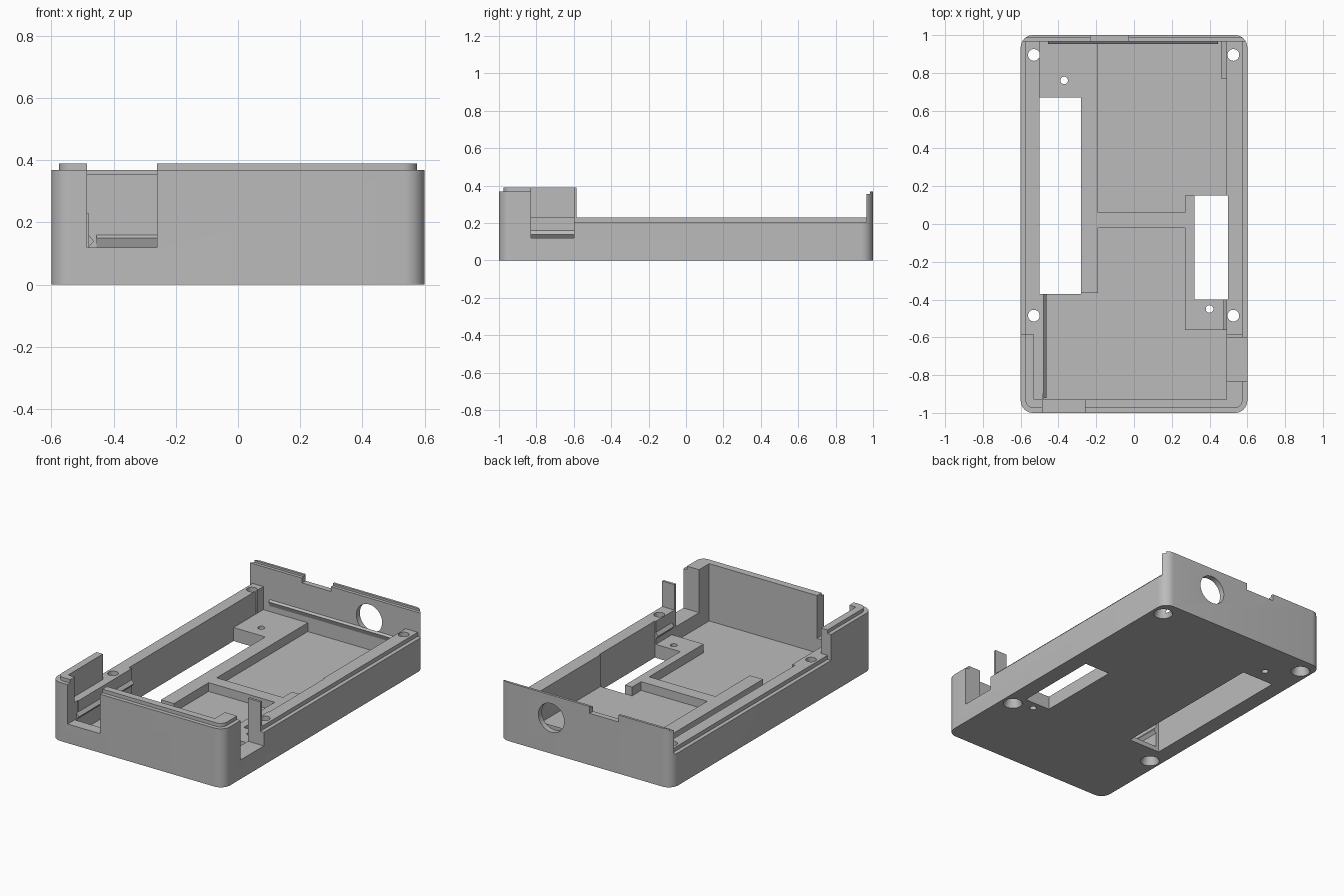
import bpy, bmesh, math
from mathutils import Matrix, Vector

cube = bpy.data.objects.get("Cube")
if cube:
    bpy.data.objects.remove(cube, do_unlink=True)

grey = bpy.data.materials.new("matte grey plastic")
grey.use_nodes = True
COLOUR = (0.5, 0.5, 0.5, 1)
grey.diffuse_color = COLOUR
grey.node_tree.nodes["Principled BSDF"].inputs["Base Color"].default_value = COLOUR


def finish(bm, name):
    bmesh.ops.recalc_face_normals(bm, faces=bm.faces)
    mesh = bpy.data.meshes.new(name)
    bm.to_mesh(mesh)
    bm.free()
    mesh.materials.append(grey)
    obj = bpy.data.objects.new(name, mesh)
    bpy.context.collection.objects.link(obj)
    return obj


def prism(name, points, depth):
    """Extrude a closed outline of 3D points along a vector."""
    bm = bmesh.new()
    face = bm.faces.new([bm.verts.new(p) for p in points])
    new = bmesh.ops.extrude_face_region(bm, geom=[face])["geom"]
    bmesh.ops.translate(bm, vec=depth, verts=[v for v in new if isinstance(v, bmesh.types.BMVert)])
    return finish(bm, name)


def rounded_block(name, hx, hy, r, z0, z1):
    pts = []
    for i, (sx, sy) in enumerate([(1, 1), (-1, 1), (-1, -1), (1, -1)]):
        for k in range(9):
            a = math.pi / 2 * (i + k / 8)
            pts.append((sx * (hx - r) + r * math.cos(a), sy * (hy - r) + r * math.sin(a), z0))
    return prism(name, pts, Vector((0, 0, z1 - z0)))


def box(name, x0, x1, y0, y1, z0, z1):
    pts = [(x0, y0, z0), (x1, y0, z0), (x1, y1, z0), (x0, y1, z0)]
    return prism(name, pts, Vector((0, 0, z1 - z0)))


def cone(name, x, y, z0, z1, r0, r1):
    bm = bmesh.new()
    bmesh.ops.create_cone(bm, cap_ends=True, segments=32, radius1=r0, radius2=r1, depth=z1 - z0,
                          matrix=Matrix.Translation((x, y, (z0 + z1) / 2)))
    return finish(bm, name)


def combine(target, tool, operation):
    mod = target.modifiers.new("cut", "BOOLEAN")
    mod.operation = operation
    mod.solver = "EXACT"
    mod.object = tool
    graph = bpy.context.evaluated_depsgraph_get()
    mesh = bpy.data.meshes.new_from_object(target.evaluated_get(graph))
    target.modifiers.clear()
    target.data = mesh
    bpy.data.objects.remove(tool, do_unlink=True)


# Outer shell with an inset lip round the rim
body = rounded_block("case_body", 0.6, 1, 0.065, 0, 0.368)
combine(body, rounded_block("rim_lip", 0.575, 0.975, 0.045, 0.1, 0.39), "UNION")

TOP = 0.6
boxes = [
    # low side rails, with their outer step
    (-0.7, 0.7, -0.585, 0.965, 0.23, TOP),
    (0.575, 0.7, -0.61, 0.965, 0.205, TOP),
    (-0.7, -0.575, -0.585, 0.965, 0.205, TOP),
    # step on top of the rear wall and its cable notch
    (-0.7, 0.7, 0.9, 0.985, 0.355, TOP),
    (-0.23, -0.03, 0.9, 1.1, 0.325, TOP),
    # cavity down to the platform, then above the right front ledge
    (-0.48, 0.49, -0.93, 0.965, 0.085, TOP),
    (-0.53, 0.48, -0.93, -0.5, 0.23, TOP),
    # deep pockets in the floor
    (-0.19, 0.49, 0.15, 0.965, 0.03, 0.3),
    (-0.19, 0.27, 0.06, 0.2, 0.03, 0.3),
    (-0.19, 0.27, -0.93, -0.02, 0.03, 0.3),
    (-0.48, -0.1, -0.93, -0.365, 0.03, 0.3),
    (0.2, 0.49, -0.93, -0.56, 0.03, 0.3),
    # windows through the floor
    (-0.5, -0.28, -0.37, 0.67, -0.1, 0.3),
    (-0.5, -0.4, 0.6, 0.965, 0.085, 0.3),
    (0.32, 0.497, -0.4, 0.15, -0.1, 0.3),
    # front and side connector notches
    (-0.485, -0.26, -1.1, -0.9, 0.12, TOP),
    (0.45, 0.7, -0.83, -0.6, 0.12, TOP),
]
for b in boxes:
    combine(body, box("cutter", *b), "DIFFERENCE")

# Round cable port in the rear wall
port = cone("cutter", 0, 0, -0.1, 0.1, 0.09, 0.09)
port.data.transform(Matrix.Translation((0.237, 1, 0.225)) @ Matrix.Rotation(math.pi / 2, 4, "X"))
combine(body, port, "DIFFERENCE")

# Countersunk screw holes, and two small pin holes
for x in (-0.53, 0.526):
    for y in (-0.485, 0.895):
        combine(body, cone("cutter", x, y, -0.1, 0.5, 0.031, 0.031), "DIFFERENCE")
        combine(body, cone("cutter", x, y, -0.01, 0.06, 0.06, 0.031), "DIFFERENCE")
for x, y in ((-0.37, 0.76), (0.4, -0.45)):
    combine(body, cone("cutter", x, y, -0.1, 0.3, 0.02, 0.02), "DIFFERENCE")

# Wedge-shaped board clips on the inner walls: wall x, direction, y range
for name, x, d, y0, y1 in (("front_right_clip", -0.48, 0.017, -0.92, -0.37),
                           ("front_left_clip", 0.49, -0.015, -0.56, -0.4),
                           ("rear_left_clip", 0.49, -0.03, 0.77, 0.965)):
    prism(name, [(x, y0, 0.12), (x + d, y0, 0.14), (x, y0, 0.16)], Vector((0, y1 - y0, 0)))
prism("rear_clip", [(-0.455, 0.965, 0.12), (-0.455, 0.953, 0.15), (-0.455, 0.965, 0.16)],
      Vector((0.9, 0, 0)))

# Smooth rounded corners, crisp edges elsewhere
bpy.ops.object.select_all(action="DESELECT")
body.select_set(True)
bpy.context.view_layer.objects.active = body
bpy.ops.object.shade_smooth_by_angle(angle=math.radians(30))
